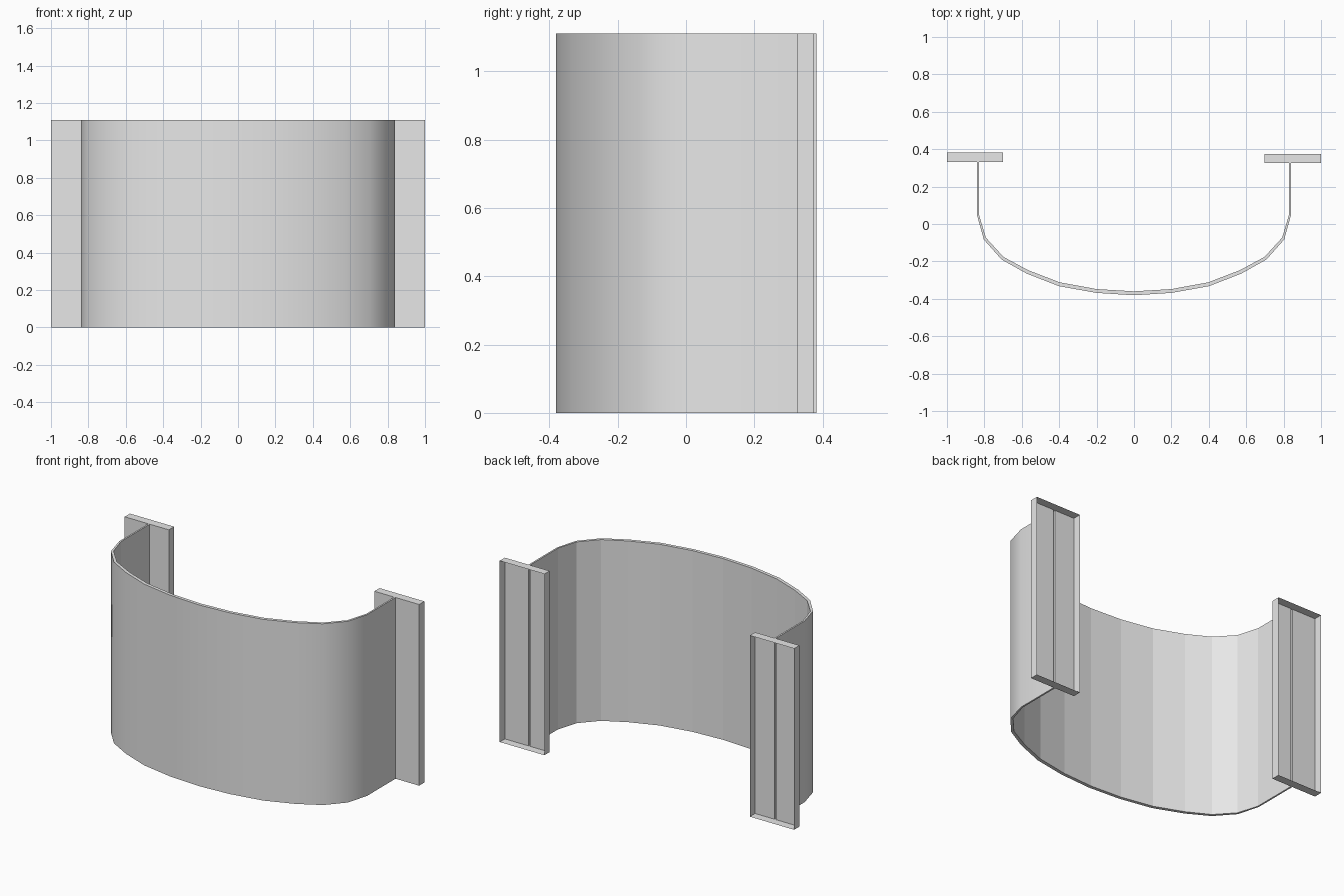
import bpy
import bmesh
from math import radians

cube = bpy.data.objects.get("Cube")
if cube:
    bpy.data.objects.remove(cube)

HEIGHT = 1.11

grey = bpy.data.materials.new("light_grey")
grey.use_nodes = True
colour = (0.8, 0.8, 0.8, 1)
grey.diffuse_color = colour
grey.node_tree.nodes["Principled BSDF"].inputs["Base Color"].default_value = colour


def add_object(name, bm):
    mesh = bpy.data.meshes.new(name)
    bm.to_mesh(mesh)
    bm.free()
    obj = bpy.data.objects.new(name, mesh)
    bpy.context.collection.objects.link(obj)
    mesh.materials.append(grey)
    return obj


def mirrored(half):
    """Complete a profile that ends on the centre line."""
    return half + [(-x, y) for x, y in reversed(half[:-1])]


# Curved panel: outer and inner outlines joined by rims, ends left open
outer = mirrored([(0.84, 0.325), (0.84, 0.05), (0.803, -0.083), (0.708, -0.19),
                  (0.574, -0.265), (0.402, -0.332), (0.203, -0.368), (0, -0.381)])
inner = mirrored([(0.83, 0.325), (0.83, 0.053), (0.792, -0.073), (0.698, -0.176),
                  (0.566, -0.247), (0.397, -0.312), (0.2, -0.348), (0, -0.36)])
# The right flange sits slightly further back
outer[-1] = (-0.84, 0.331)
inner[-1] = (-0.83, 0.331)

bm = bmesh.new()
rings = [[bm.verts.new((x, y, z)) for x, y in outline]
         for outline, z in ((outer, 0), (outer, HEIGHT), (inner, HEIGHT), (inner, 0))]
for k in range(4):
    a, b = rings[k], rings[(k + 1) % 4]
    for i in range(len(a) - 1):
        face = bm.faces.new((a[i], b[i], b[i + 1], a[i + 1]))
        face.material_index = 0
bmesh.ops.recalc_face_normals(bm, faces=bm.faces)
panel = add_object("curved_panel", bm)

# Smooth outside, faceted inside
bpy.ops.object.select_all(action='DESELECT')
panel.select_set(True)
bpy.context.view_layer.objects.active = panel
bpy.ops.object.shade_smooth_by_angle(angle=radians(30))
segments = len(outer) - 1
for face in panel.data.polygons:
    face.use_smooth = face.index < segments


# Flanges: thin trays open at the back, slotted where the panel meets them
def add_flange(name, x0, x1, front, back, slot):
    bm = bmesh.new()

    def quad(*corners):
        bm.faces.new([bm.verts.new(c) for c in corners])

    for a, b in ((x0, slot[0]), (slot[1], x1)):
        quad((a, front, 0), (b, front, 0), (b, front, HEIGHT), (a, front, HEIGHT))
    quad((x0, back, 0), (x0, front, 0), (x0, front, HEIGHT), (x0, back, HEIGHT))
    quad((x1, front, 0), (x1, back, 0), (x1, back, HEIGHT), (x1, front, HEIGHT))
    quad((x0, front, HEIGHT), (x1, front, HEIGHT), (x1, back, HEIGHT), (x0, back, HEIGHT))
    quad((x0, back, 0), (x1, back, 0), (x1, front, 0), (x0, front, 0))
    bmesh.ops.remove_doubles(bm, verts=bm.verts, dist=0.0001)
    add_object(name, bm)


add_flange("left_flange", 0.697, 1, 0.325, 0.375, (0.83, 0.84))
add_flange("right_flange", -1, -0.7, 0.331, 0.382, (-0.84, -0.83))
